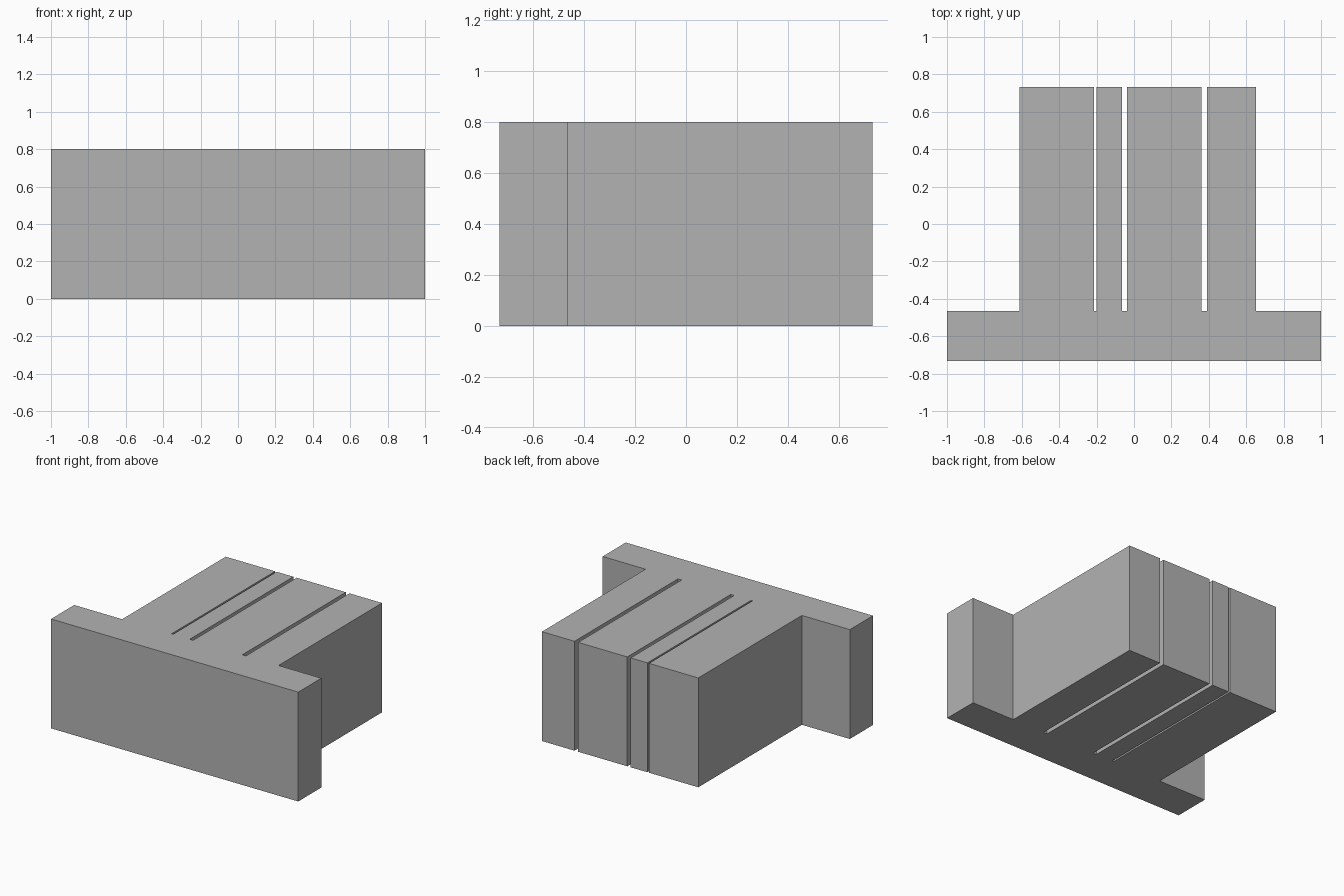
import bpy
import bmesh

cube = bpy.data.objects.get("Cube")
if cube:
    bpy.data.objects.remove(cube, do_unlink=True)

HEIGHT = 0.8
HALF_DEPTH = 0.732
STEP_Y = -0.465
# Left and right x limits of each prong
PRONGS = [(-0.612, -0.213), (-0.2, -0.065), (-0.037, 0.36), (0.39, 0.653)]

grey = bpy.data.materials.new("plain grey")
grey.use_nodes = True
colour = (0.45, 0.45, 0.45, 1)
grey.diffuse_color = colour
grey.node_tree.nodes["Principled BSDF"].inputs["Base Color"].default_value = colour

# Comb outline: front bar, then each prong in turn from right to left
outline = [(-1, STEP_Y), (-1, -HALF_DEPTH), (1, -HALF_DEPTH), (1, STEP_Y)]
for x0, x1 in reversed(PRONGS):
    outline += [(x1, STEP_Y), (x1, HALF_DEPTH), (x0, HALF_DEPTH), (x0, STEP_Y)]

# Extrude the outline to a solid block
bm = bmesh.new()
base = bm.faces.new([bm.verts.new((x, y, 0)) for x, y in outline])
extruded = bmesh.ops.extrude_face_region(bm, geom=[base], use_keep_orig=True)
top = [v for v in extruded["geom"] if isinstance(v, bmesh.types.BMVert)]
bmesh.ops.translate(bm, verts=top, vec=(0, 0, HEIGHT))
bmesh.ops.recalc_face_normals(bm, faces=bm.faces)

mesh = bpy.data.meshes.new("slotted_block")
bm.to_mesh(mesh)
bm.free()
mesh.materials.append(grey)
block = bpy.data.objects.new("slotted_block", mesh)
bpy.context.collection.objects.link(block)
